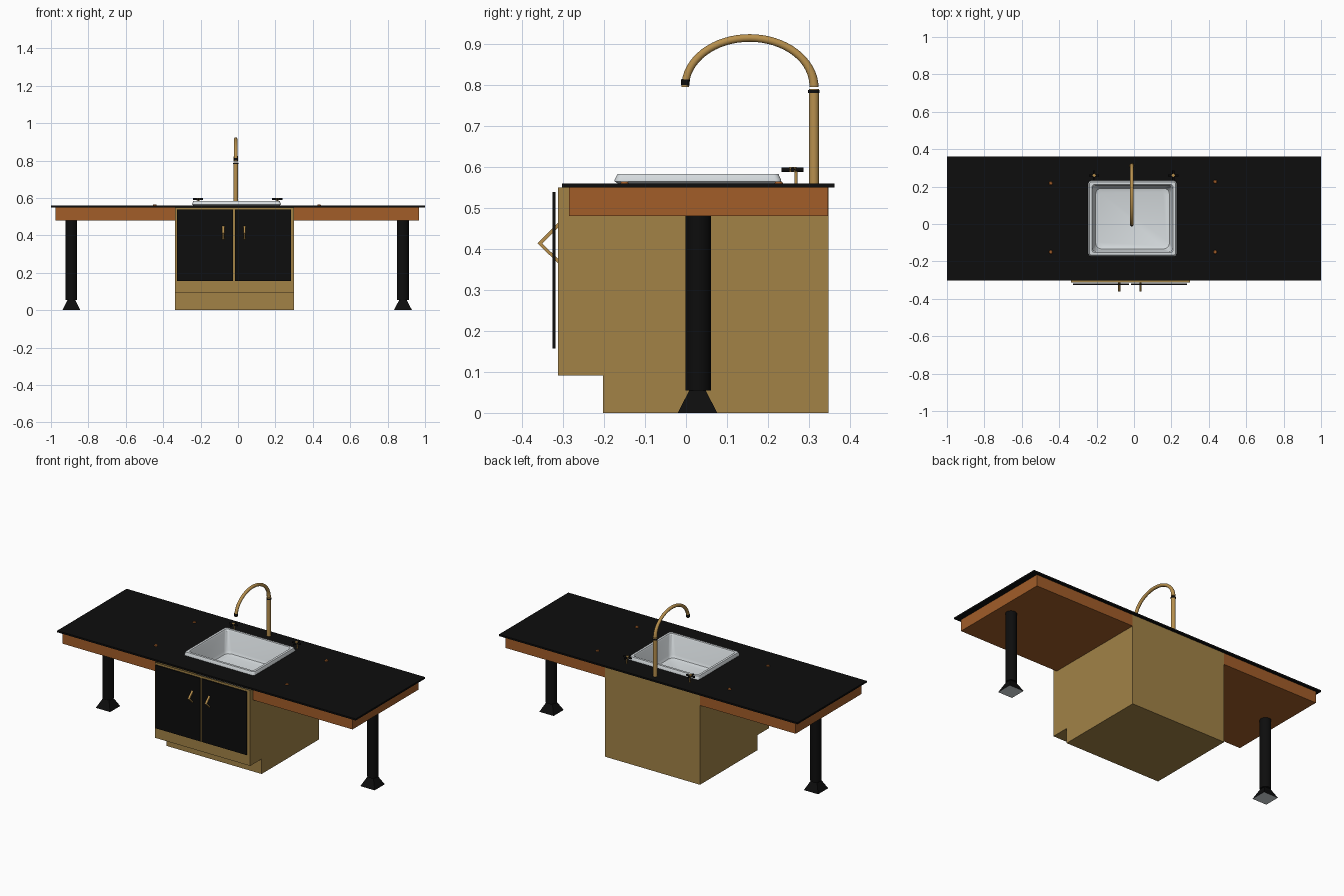
import bpy, bmesh, math
from mathutils import Vector, Matrix

if "Cube" in bpy.data.objects:
    bpy.data.objects.remove(bpy.data.objects["Cube"])


def mat(name, r, g, b):
    m = bpy.data.materials.new(name)
    m.diffuse_color = (r, g, b, 1)
    m.use_nodes = True
    m.node_tree.nodes["Principled BSDF"].inputs["Base Color"].default_value = m.diffuse_color
    return m


BLACK = mat("black", 0.004, 0.004, 0.004)
TAN = mat("tan wood", 0.36, 0.225, 0.062)
BROWN = mat("brown wood", 0.36, 0.11, 0.022)
GOLD = mat("brass", 0.48, 0.28, 0.075)
STEEL = mat("steel", 0.68, 0.72, 0.74)


def finish(bm, name, *mats, smooth=False):
    bmesh.ops.recalc_face_normals(bm, faces=bm.faces[:])
    me = bpy.data.meshes.new(name)
    bm.to_mesh(me)
    bm.free()
    for m in mats:
        me.materials.append(m)
    ob = bpy.data.objects.new(name, me)
    bpy.context.collection.objects.link(ob)
    if smooth:
        bpy.ops.object.select_all(action='DESELECT')
        ob.select_set(True)
        bpy.context.view_layer.objects.active = ob
        bpy.ops.object.shade_smooth_by_angle(angle=math.radians(35))
    return ob


def box(name, lo, hi, m):
    bm = bmesh.new()
    bmesh.ops.create_cube(bm, size=1)
    for v in bm.verts:
        v.co = Vector([lo[i] + (v.co[i] + 0.5) * (hi[i] - lo[i]) for i in range(3)])
    return finish(bm, name, m)


def cyl(name, p, q, r, m, seg=20, r2=None):
    p, q = Vector(p), Vector(q)
    bm = bmesh.new()
    rot = (q - p).to_track_quat('Z', 'Y').to_matrix().to_4x4()
    bmesh.ops.create_cone(bm, cap_ends=True, segments=seg, radius1=r,
                          radius2=r if r2 is None else r2, depth=(q - p).length,
                          matrix=Matrix.Translation((p + q) / 2) @ rot)
    return finish(bm, name, m, smooth=True)


def prism(name, prof, x0, x1, m, skip_edge=None):
    """Extrude a (y, z) profile along x; one edge can be left open."""
    bm = bmesh.new()
    a = [bm.verts.new((x0, y, z)) for y, z in prof]
    b = [bm.verts.new((x1, y, z)) for y, z in prof]
    bm.faces.new(a)
    bm.faces.new(b[::-1])
    n = len(prof)
    for i in range(n):
        if i != skip_edge:
            j = (i + 1) % n
            bm.faces.new((a[i], a[j], b[j], b[i]))
    return finish(bm, name, m)


SX, SY = -0.008, 0.029   # sink centre

# Countertop with an opening for the basin
bm = bmesh.new()
xs = [-1, SX - 0.222, SX + 0.222, 1]
ys = [-0.302, SY - 0.188, SY + 0.188, 0.362]
g = [[bm.verts.new((x, y, 0.559)) for y in ys] for x in xs]
for i in range(3):
    for j in range(3):
        if (i, j) != (1, 1):
            bm.faces.new((g[i][j], g[i + 1][j], g[i + 1][j + 1], g[i][j + 1]))
ext = bmesh.ops.extrude_face_region(bm, geom=bm.faces[:], use_keep_orig=True)
for v in ext["geom"]:
    if isinstance(v, bmesh.types.BMVert):
        v.co.z = 0.549
finish(bm, "countertop", BLACK)

# Wooden aprons either side of the cabinet
box("apron_left", (-0.977, -0.285, 0.48), (-0.337, 0.346, 0.549), BROWN)
box("apron_right", (0.3, -0.285, 0.48), (0.967, 0.346, 0.549), BROWN)

# Cabinet body with toe kick, open at the top under the counter
prism("cabinet", [(-0.312, 0.549), (0.347, 0.549), (0.347, 0), (-0.202, 0),
                  (-0.202, 0.091), (-0.312, 0.091)], -0.337, 0.3, TAN, skip_edge=0)

# Doors and chevron handles
for side, x0, x1, hx in (("left", -0.327, -0.027, -0.079), ("right", -0.017, 0.284, 0.035)):
    box("door_" + side, (x0, -0.325, 0.157), (x1, -0.318, 0.539), BLACK)
    prism("door_handle_" + side,
          [(-0.312, 0.463), (-0.362, 0.413), (-0.312, 0.365), (-0.312, 0.376),
           (-0.351, 0.413), (-0.312, 0.452)], hx - 0.006, hx + 0.006, GOLD)

# Legs and flared square feet with pale pads
for side, x in (("left", -0.891), ("right", 0.882)):
    cyl("leg_" + side, (x, 0.03, 0.055), (x, 0.03, 0.48), 0.031, BLACK, 24)
    bm = bmesh.new()
    bmesh.ops.create_cone(bm, cap_ends=True, segments=4, radius1=0.068, radius2=0.026, depth=0.058,
                          matrix=Matrix.Translation((x, 0.028, 0.029)) @ Matrix.Rotation(math.pi / 4, 4, 'Z'))
    for f in bm.faces:
        f.material_index = 1 if f.calc_center_median().z < 0.001 else 0
    finish(bm, "foot_" + side, BLACK, STEEL)

# Sink: lofted rounded rectangles from rim to basin floor (half x, half y, corner, z)
bm = bmesh.new()
prev = None
for hx, hy, r, z in [(0.228, 0.193, 0.015, 0.558), (0.237, 0.203, 0.015, 0.564), (0.237, 0.203, 0.015, 0.568),
                     (0.231, 0.196, 0.014, 0.583), (0.217, 0.182, 0.015, 0.583), (0.213, 0.178, 0.02, 0.576),
                     (0.205, 0.17, 0.03, 0.465), (0.197, 0.162, 0.03, 0.449), (0.18, 0.145, 0.03, 0.443)]:
    ring = []
    for k in range(4):
        cx = (hx - r) * (1 if k in (0, 3) else -1)
        cy = (hy - r) * (1 if k < 2 else -1)
        for s in range(5):
            a = math.pi / 2 * (k + s / 4)
            ring.append(bm.verts.new((SX + cx + r * math.cos(a), SY + cy + r * math.sin(a), z)))
    if prev:
        n = len(ring)
        for i in range(n):
            bm.faces.new((prev[i], prev[(i + 1) % n], ring[(i + 1) % n], ring[i]))
    prev = ring
bm.faces.new(prev)
finish(bm, "sink", STEEL, smooth=True)
cyl("sink_drain", (SX, SY, 0.443), (SX, SY, 0.446), 0.022, STEEL)

# Faucet: riser, collar, arched spout and tip
FX, FY = -0.012, 0.312
cyl("faucet_riser", (FX, FY, 0.558), (FX, FY, 0.79), 0.0125, GOLD)
cyl("faucet_collar", (FX, FY, 0.78), (FX, FY, 0.787), 0.014, BLACK)
bm = bmesh.new()
prev, N, S = None, 32, 14
for i in range(N + 1):
    t = math.pi * i / N
    c = Vector((FX, 0.155 + 0.157 * math.cos(t), 0.795 + 0.119 * math.sin(t)))
    d = Vector((0, -0.157 * math.sin(t), 0.119 * math.cos(t))).normalized()
    u = Vector((1, 0, 0))
    w = d.cross(u)
    rad = 0.0115 - 0.002 * min(1, i / 6)
    ring = [bm.verts.new(c + rad * (math.cos(2 * math.pi * k / S) * u + math.sin(2 * math.pi * k / S) * w))
            for k in range(S)]
    if prev:
        for k in range(S):
            bm.faces.new((prev[k], prev[(k + 1) % S], ring[(k + 1) % S], ring[k]))
    else:
        bm.faces.new(ring)
    prev = ring
bm.faces.new(prev)
finish(bm, "faucet_spout", GOLD, smooth=True)
cyl("faucet_tip", (FX, -0.002, 0.799), (FX, -0.001, 0.813), 0.0105, BLACK)

# Tap handles: stem, hub and four-spoke cross
for side, x in (("left", -0.213), ("right", 0.21)):
    y, z = 0.26, 0.593
    cyl("tap_stem_" + side, (x, y + 0.008, 0.558), (x, y + 0.008, z), 0.004, GOLD, 12)
    cyl("tap_hub_" + side, (x, y, z - 0.006), (x, y, z + 0.007), 0.009, GOLD, 16)
    cyl("tap_spoke_x_" + side, (x - 0.027, y, z), (x + 0.027, y, z), 0.0055, BLACK, 12)
    cyl("tap_spoke_y_" + side, (x, y - 0.027, z), (x, y + 0.027, z), 0.0055, BLACK, 12)

# Small fixing studs on the countertop
for i, (x, y) in enumerate(((-0.445, 0.218), (-0.445, -0.15), (0.434, 0.226), (0.434, -0.15))):
    cyl("counter_stud_%d" % (i + 1), (x, y, 0.558), (x, y, 0.564), 0.011, BROWN, 12, 0.008)
